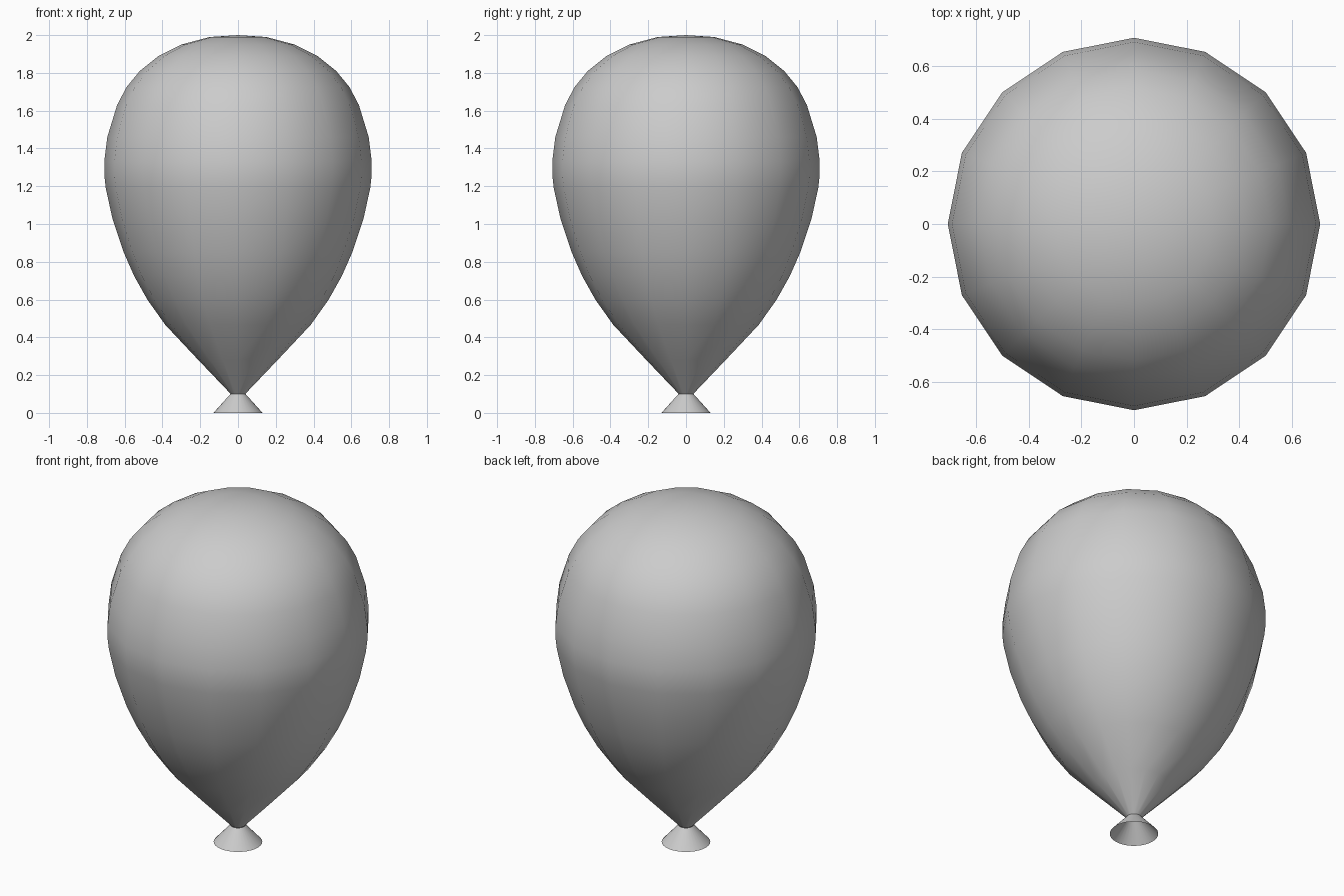
import bpy, bmesh
from math import cos, sin, pi

if "Cube" in bpy.data.objects:
    bpy.data.objects.remove(bpy.data.objects["Cube"])


def lathe(name, profile, sides):
    """Revolve (radius, height) points around z; radius 0 makes a pole."""
    bm = bmesh.new()
    rings = []
    for r, z in profile:
        n = sides if r > 0 else 1
        rings.append([bm.verts.new((r * cos(2 * pi * i / sides), r * sin(2 * pi * i / sides), z))
                      for i in range(n)])
    for a, b in zip(rings, rings[1:]):
        for i in range(sides):
            j = (i + 1) % sides
            if len(b) == 1:
                bm.faces.new((a[i], a[j], b[0]))
            else:
                bm.faces.new((a[i], a[j], b[j], b[i]))
    for f in bm.faces:
        f.smooth = True
    mesh = bpy.data.meshes.new(name)
    bm.to_mesh(mesh)
    bm.free()
    obj = bpy.data.objects.new(name, mesh)
    bpy.context.collection.objects.link(obj)
    return obj


# Inflated body, low-poly sides with smooth shading
lathe("balloon_body", [
    (0.038, 0.10), (0.21, 0.28), (0.385, 0.466), (0.48, 0.60), (0.55, 0.725),
    (0.605, 0.85), (0.665, 1.03), (0.70, 1.19), (0.708, 1.26), (0.708, 1.33),
    (0.692, 1.46), (0.64, 1.63), (0.59, 1.725), (0.52, 1.81), (0.42, 1.89),
    (0.30, 1.95), (0.15, 1.99), (0, 2.0)], 16)

# Flared open mouth below the knot
lathe("balloon_mouth", [(0.13, 0.0), (0.04, 0.10)], 32)
